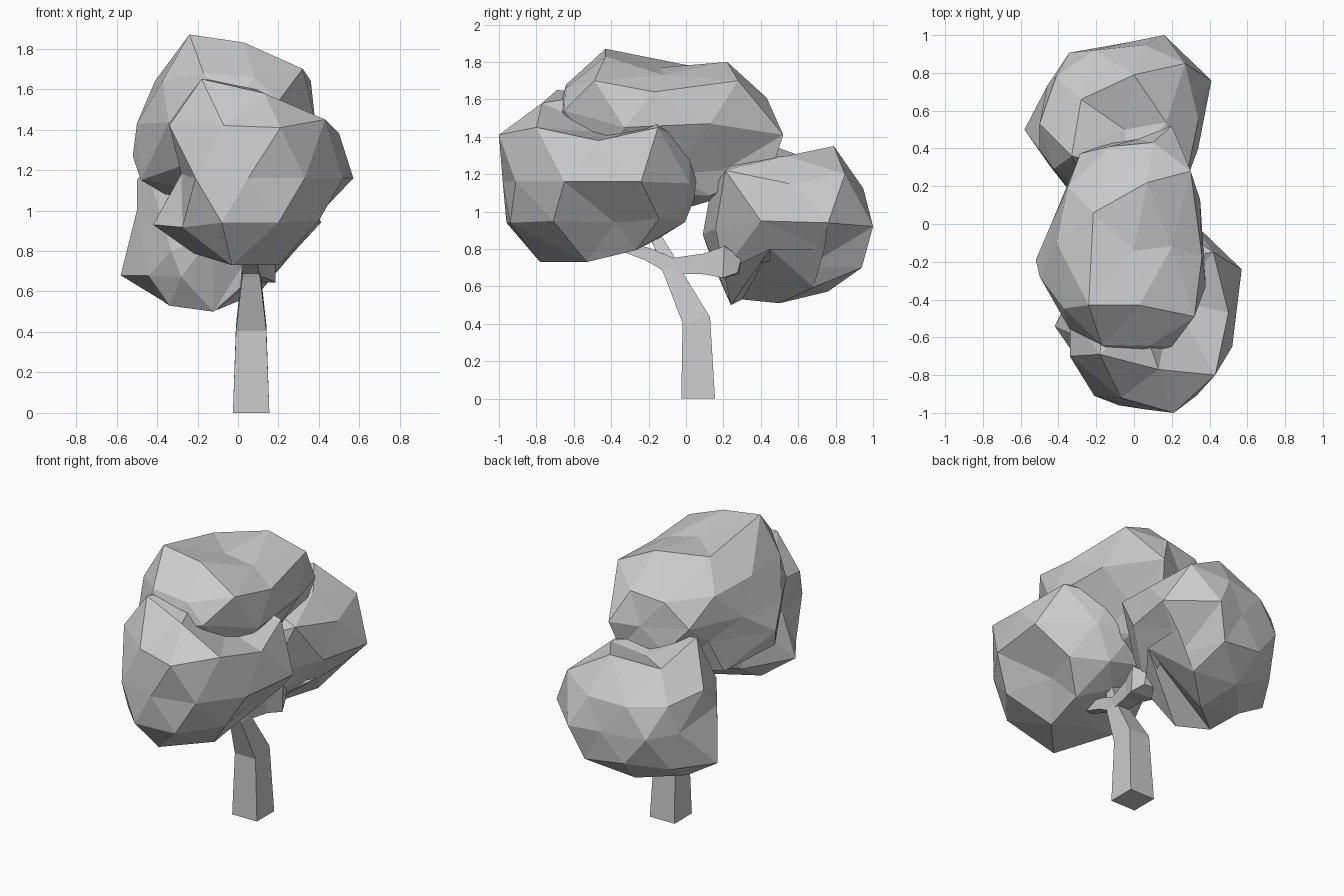
import bpy, bmesh
from mathutils import Vector

cube = bpy.data.objects.get("Cube")
if cube:
    bpy.data.objects.remove(cube)

grey = bpy.data.materials.new("plain_grey")
grey.use_nodes = True
colour = (0.6, 0.6, 0.6, 1)
grey.diffuse_color = colour
grey.node_tree.nodes["Principled BSDF"].inputs["Base Color"].default_value = colour


def finish(bm, name):
    """Turn a bmesh into a flat shaded object."""
    bmesh.ops.recalc_face_normals(bm, faces=bm.faces[:])
    mesh = bpy.data.meshes.new(name)
    bm.to_mesh(mesh)
    bm.free()
    mesh.materials.append(grey)
    obj = bpy.data.objects.new(name, mesh)
    bpy.context.collection.objects.link(obj)
    return obj


def foliage(name, centre, radii, corners):
    """Low-poly ball, pulled so that its surface passes through the corners."""
    centre, radii = Vector(centre), Vector(radii)
    bm = bmesh.new()
    bmesh.ops.create_icosphere(bm, subdivisions=2, radius=1)
    rest = {v: v.co.normalized() for v in bm.verts}
    base = {v: centre + v.co * radii for v in bm.verts}
    pulls = {}
    for corner in map(Vector, corners):
        free = [v for v in bm.verts if v not in pulls]
        offset = corner - centre
        aim = Vector(o / r for o, r in zip(offset, radii)).normalized()
        nearest = min(free, key=lambda v: (rest[v] - aim).length)
        pulls[nearest] = corner - base[nearest]
    for v in bm.verts:
        if v in pulls:
            v.co = base[v] + pulls[v]
            continue
        weights = {p: (rest[v] - rest[p]).length ** -3 for p in pulls}
        total = sum(weights.values()) + 1
        v.co = base[v] + sum((pulls[p] * w for p, w in weights.items()), Vector()) / total
    return finish(bm, name)


def limb(name, path):
    """Square tube along (x, y, z, half width) points."""
    bm = bmesh.new()
    points = [Vector(p[:3]) for p in path]
    rings = []
    for i, p in enumerate(points):
        along = (points[min(i + 1, len(points) - 1)] - points[max(i - 1, 0)]).normalized()
        if p.z == 0:
            along = Vector((0, 0, 1))
        side = Vector((1, 0, 0))
        side = (side - along * side.dot(along)).normalized()
        up = along.cross(side)
        h = path[i][3]
        rings.append([bm.verts.new(p + (side * a + up * b) * h)
                      for a, b in ((-1, -1), (1, -1), (1, 1), (-1, 1))])
    for low, high in zip(rings, rings[1:]):
        for k in range(4):
            n = (k + 1) % 4
            bm.faces.new((low[k], low[n], high[n], high[k]))
    bm.faces.new(rings[0])
    bm.faces.new(rings[-1])
    return finish(bm, name)


# Trunk and its three branches
limb("trunk", [(.065, .065, 0, .09), (.065, .055, .42, .075), (.065, -.08, .69, .045),
               (.065, -.12, .74, .03)])
limb("front_branch", [(.065, -.06, .7, .045), (.06, -.2, .77, .035), (.05, -.45, .85, .02)])
limb("top_branch", [(.06, -.08, .71, .04), (.03, -.16, .86, .03), (0, -.2, 1.15, .02)])
limb("back_branch", [(.065, -.08, .71, .04), (.09, .1, .72, .055), (.1, .21, .73, .085),
                     (.11, .29, .71, .04)])

# Three clumps of leaves
foliage("front_foliage", (.07, -.48, 1.15), (.5, .52, .46), [
    (.21, -1, 1.41), (-.08, -.96, .94), (.43, -.8, 1.45), (.57, -.24, 1.16),
    (.52, -.65, 1.16), (.5, -.47, 1.38), (.42, -.15, 1.45), (-.18, -.69, 1.65),
    (-.07, -.92, 1.42), (.13, -.77, 1.58), (-.42, -.54, .93), (.4, -.71, .95),
    (.33, -.91, 1.16), (.05, -.98, 1.16), (-.21, -.91, 1.16), (.2, -.94, .94),
    (-.03, -.78, .73), (.2, -.53, .73), (.3, .02, 1.15), (.33, -.38, .94),
    (.05, -.14, .86), (-.34, -.7, 1.42), (-.28, -.6, 1.18), (.2, -.4, 1.42),
    (-.27, -.3, 1.2), (-.04, -.45, .77)])
foliage("top_foliage", (-.06, -.06, 1.43), (.45, .57, .4), [
    (-.24, -.43, 1.87), (.03, -.43, 1.83), (.32, -.49, 1.7), (.36, -.17, 1.64),
    (-.17, -.64, 1.68), (.07, .22, 1.8), (.3, .28, 1.7), (-.13, .41, 1.58),
    (.2, .52, 1.41), (-.52, -.19, 1.27), (-.41, -.1, 1.64), (.2, -.65, 1.54),
    (0, -.14, 1.77), (.16, .46, 1.23), (.35, .13, 1.47), (.02, .04, 1.03),
    (-.32, .22, 1.3), (.38, -.33, 1.45), (.17, .2, 1.22), (-.43, .02, 1.42),
    (.02, .45, 1.4), (-.48, -.24, 1.15), (-.36, .12, 1.08), (.2, -.12, 1.73),
    (.2, -.1, 1.2)])
foliage("back_foliage", (-.08, .54, .92), (.46, .44, .42), [
    (0, .79, 1.35), (.16, 1, .92), (.27, .85, 1.2), (.41, .76, .94),
    (.34, .4, .95), (-.58, .5, .68), (-.5, .53, 1.15), (-.21, .92, 1.11),
    (-.28, .66, 1.28), (-.34, .3, .53), (-.1, .5, .51), (-.33, .16, .8),
    (.27, .21, 1.22), (-.46, .73, .93), (.08, .94, .7), (.18, .64, .7),
    (-.12, .24, .5), (0, .13, 1.1), (.34, .55, 1.15), (-.33, .36, 1.39),
    (-.5, .39, 1), (-.04, .96, .92), (.28, .74, .8), (.08, .2, .68),
    (-.05, .5, 1.25), (.27, .45, .8)])
